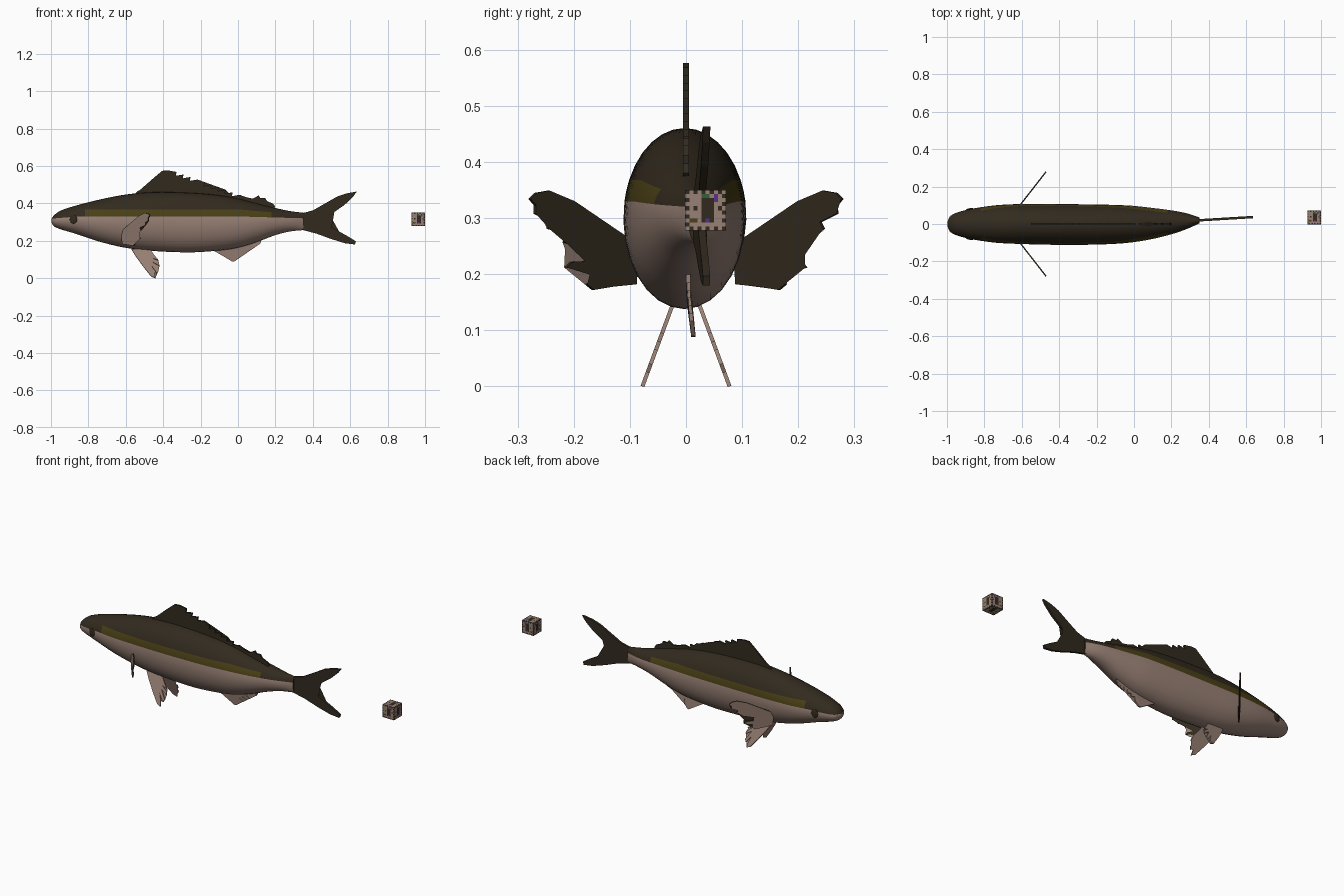
import bpy, bmesh, math
from mathutils import Vector

if "Cube" in bpy.data.objects:
    bpy.data.objects.remove(bpy.data.objects["Cube"])


def material(name, rgb):
    m = bpy.data.materials.new(name)
    m.diffuse_color = (*rgb, 1)
    m.use_nodes = True
    m.node_tree.nodes["Principled BSDF"].inputs["Base Color"].default_value = m.diffuse_color
    return m


DARK = material("dark brown back", (0.032, 0.023, 0.013))
OLIVE = material("olive stripe", (0.068, 0.050, 0.008))
BELLY = material("pale belly", (0.31, 0.215, 0.175))
GREEN = material("green patch", (0.03, 0.12, 0.04))
VIOLET = material("violet patch", (0.10, 0.03, 0.25))


def finish(name, bm, mats, smooth=None):
    bmesh.ops.recalc_face_normals(bm, faces=bm.faces)
    me = bpy.data.meshes.new(name)
    bm.to_mesh(me)
    bm.free()
    for m in mats:
        me.materials.append(m)
    ob = bpy.data.objects.new(name, me)
    bpy.context.collection.objects.link(ob)
    if smooth:
        me.shade_smooth()
        bpy.ops.object.select_all(action='DESELECT')
        ob.select_set(True)
        bpy.context.view_layer.objects.active = ob
        bpy.ops.object.shade_smooth_by_angle(angle=math.radians(smooth))
    return ob


def sheet(name, pts, normal, thick, mat_a, mat_b):
    """Thin fin from a 3D outline, with its own colour on each side."""
    bm = bmesh.new()
    off = Vector(normal).normalized() * thick / 2
    a = [bm.verts.new(Vector(p) + off) for p in pts]
    b = [bm.verts.new(Vector(p) - off) for p in pts]
    bm.faces.new(a).material_index = 0
    bm.faces.new(b[::-1]).material_index = 1
    n = len(pts)
    for i in range(n):
        j = (i + 1) % n
        bm.faces.new((a[j], a[i], b[i], b[j])).material_index = 1
    bmesh.ops.triangulate(bm, faces=bm.faces[:])
    return finish(name, bm, [mat_a, mat_b])


def spikes(start, end, count, depth, lean):
    """Saw-tooth edge between two points: tip, notch, tip, notch..."""
    out = []
    for i in range(count):
        t, u = i / (count - 1), (i + 0.35) / (count - 1)
        out.append((start[0] + (end[0] - start[0]) * t + lean,
                    start[1] + (end[1] - start[1]) * t))
        out.append((start[0] + (end[0] - start[0]) * u,
                    start[1] + (end[1] - start[1]) * u - depth))
    return out


# --- body: stations of x, top z, bottom z, half width, centre y
STATIONS = [
    (-0.998, .315, .297, .012, 0), (-0.985, .335, .278, .040, 0),
    (-0.95, .360, .262, .060, 0), (-0.87, .387, .238, .081, 0),
    (-0.74, .420, .195, .100, 0), (-0.60, .447, .162, .107, 0),
    (-0.45, .460, .145, .109, -.002), (-0.25, .456, .138, .108, -.003),
    (-0.10, .443, .148, .104, -.002), (0.0, .425, .163, .097, 0),
    (0.10, .400, .193, .083, .003), (0.20, .375, .230, .064, .009),
    (0.28, .358, .250, .043, .015), (0.35, .350, .257, .016, .019)]


def smooth_stations(st, steps=5):
    out = []
    for i in range(len(st) - 1):
        p0, p1, p2, p3 = st[max(i - 1, 0)], st[i], st[i + 1], st[min(i + 2, len(st) - 1)]
        for s in range(steps):
            t = s / steps
            row = []
            for k in range(5):
                # slopes per unit x keep uneven stations smooth
                d = p2[0] - p1[0]
                m1 = (p2[k] - p0[k]) / (p2[0] - p0[0]) * d
                m2 = (p3[k] - p1[k]) / (p3[0] - p1[0]) * d
                row.append((2*t**3 - 3*t*t + 1) * p1[k] + (t**3 - 2*t*t + t) * m1
                           + (3*t*t - 2*t**3) * p2[k] + (t**3 - t*t) * m2)
            row[0] = p1[0] + (p2[0] - p1[0]) * t
            out.append(row)
    return out + [list(st[-1])]


def side_angles(x, zc, h):
    """Angles from top to bottom, with edge loops on the two colour lines."""
    z2 = .33 - .012 * max(0, (-.85 - x) / .15) - .01 * max(0, x / .35)
    z1 = z2 + .038 - .012 * max(0, x / .2)
    a1, a2 = (math.acos(max(-.6, min(.85, (z - zc) / h))) for z in (z1, z2))
    a2 = max(a2, a1 + .03)
    return ([a1 * i / 6 for i in range(6)] + [a1, (a1 + a2) / 2]
            + [a2 + (math.pi - a2) * i / 8 for i in range(9)])


bm = bmesh.new()
rings, rows = [], smooth_stations(STATIONS)
for x, zt, zb, hw, cy in rows:
    zc, h = (zt + zb) / 2, (zt - zb) / 2
    ang = side_angles(x, zc, h)
    full = ang + [-a for a in ang[-2:0:-1]]
    rings.append([bm.verts.new((x, cy + hw * math.sin(a), zc + h * math.cos(a))) for a in full])
n, half = len(rings[0]), 16
for r in range(len(rings) - 1):
    xm = (rows[r][0] + rows[r + 1][0]) / 2
    for i in range(n):
        j = (i + 1) % n
        f = bm.faces.new((rings[r][i], rings[r][j], rings[r + 1][j], rings[r + 1][i]))
        k = i if i < half else n - 1 - i
        if k >= 8:
            f.material_index = 2
        elif k >= 6 and -.83 < xm < .19:
            f.material_index = 1
bm.faces.new(rings[0]).material_index = 2
bm.faces.new(rings[-1])
finish("fish_body", bm, [DARK, OLIVE, BELLY], 50)

# --- eyes: thin flattened domes
for s, side in ((-1, "right"), (1, "left")):
    bm = bmesh.new()
    bmesh.ops.create_uvsphere(bm, u_segments=16, v_segments=8, radius=1)
    for v in bm.verts:
        x, y, z = v.co.x * .02, v.co.y * .005, v.co.z * .024
        v.co = (-.88 + x, s * (.079 + y + x * .2), .314 + z)
    finish(side + "_eye", bm, [DARK], 60)

# --- dorsal fin: tall front, saw-tooth edge, small rear lobe
dorsal = ([(-.56, .44), (-.54, .462), (-.47, .508), (-.44, .545), (-.405, .574), (-.375, .576)]
          + spikes((-.345, .568), (.03, .432), 11, .016, .016)
          + [(.08, .425), (.11, .442), (.12, .428), (.145, .43), (.155, .412),
             (.19, .397), (.2, .38), (.18, .36), (0, .40), (-.25, .44)])
sheet("dorsal_fin", [(x, 0, z) for x, z in dorsal], (0, 1, 0), .010, DARK, DARK)

# --- anal fin
anal = ([(-.15, .165), (-.13, .147), (-.08, .118), (-.03, .088), (-.018, .09)]
        + [(x, z + .012) for x, z in spikes((-.005, .105), (.11, .172), 6, -.018, .008)]
        + [(.13, .21), (0, .185)])
sheet("anal_fin", [(x, .004 + max(0, .16 - z) * .13, z) for x, z in anal],
      (0, 1, 0), .008, BELLY, BELLY)

# --- forked tail fin, drifting slightly to one side
tail = [(.335, .345), (.40, .362), (.46, .395), (.53, .436), (.58, .453), (.635, .463),
        (.615, .435), (.57, .392), (.51, .350), (.455, .325), (.45, .31), (.49, .278),
        (.54, .25), (.59, .222), (.63, .197), (.625, .18), (.57, .187), (.49, .212),
        (.42, .238), (.335, .26)]
sheet("tail_fin", [(x, .019 + (x - .335) * .06, z) for x, z in tail],
      (0, 1, 0), .013, DARK, DARK)

# --- paired fins
pectoral = [(.085, .25), (.10, .262), (.15, .296), (.20, .33), (.245, .349), (.268, .345),
            (.279, .334), (.268, .322), (.270, .308), (.24, .293), (.246, .281),
            (.212, .27), (.218, .257), (.17, .24), (.145, .225), (.205, .222),
            (.215, .212), (.14, .205), (.15, .192), (.178, .182), (.166, .172),
            (.13, .178), (.09, .182)]
pelvic = [(-.57, .155), (-.545, .115), (-.505, .06), (-.465, .01), (-.442, 0),
          (-.447, .03), (-.462, .065), (-.432, .025), (-.425, .04), (-.455, .085),
          (-.42, .065), (-.422, .08), (-.455, .105), (-.425, .095), (-.45, .125), (-.47, .155)]
for s, side in ((-1, "right"), (1, "left")):
    # pale on the outer face, dark on the face towards the tail
    sheet(side + "_pectoral_fin", [(-.61 + (y - .1) * .78, s * y, z) for y, z in pectoral],
          (-.78, s * .62, 0), .007, BELLY, DARK)
    sheet(side + "_pelvic_fin", [(x, s * (.024 + (.145 - z) * .37), z) for x, z in pelvic],
          (0, 1, s * .37), .007, BELLY, BELLY)

# --- separate small cube with a speckled pattern cut into its faces
bm = bmesh.new()
bmesh.ops.create_cube(bm, size=1)
bmesh.ops.subdivide_edges(bm, edges=bm.edges[:], cuts=9, use_grid_fill=True)
for f in bm.faces:
    c, nrm = f.calc_center_median(), f.normal
    axis = max(range(3), key=lambda k: abs(nrm[k]))
    u, v = [min(9, int((c[k] + .5) * 10)) for k in range(3) if k != axis]
    if (u in (0, 9) or v in (0, 9) or v == 5) and (u + v) % 2:
        f.material_index = 1
    elif 4 <= u <= 6 and 2 <= v <= 7:
        f.material_index = 1
    if (u, v) in ((1, 2), (2, 2)):
        f.material_index = 2
    elif (u, v) in ((4, 8), (5, 8)):
        f.material_index = 3
    elif (u, v) in ((7, 7), (7, 8), (5, 2)):
        f.material_index = 4
for v in bm.verts:
    v.co = Vector((.9635, .035, .314)) + v.co * .073
finish("small_cube", bm, [BELLY, DARK, OLIVE, GREEN, VIOLET])
